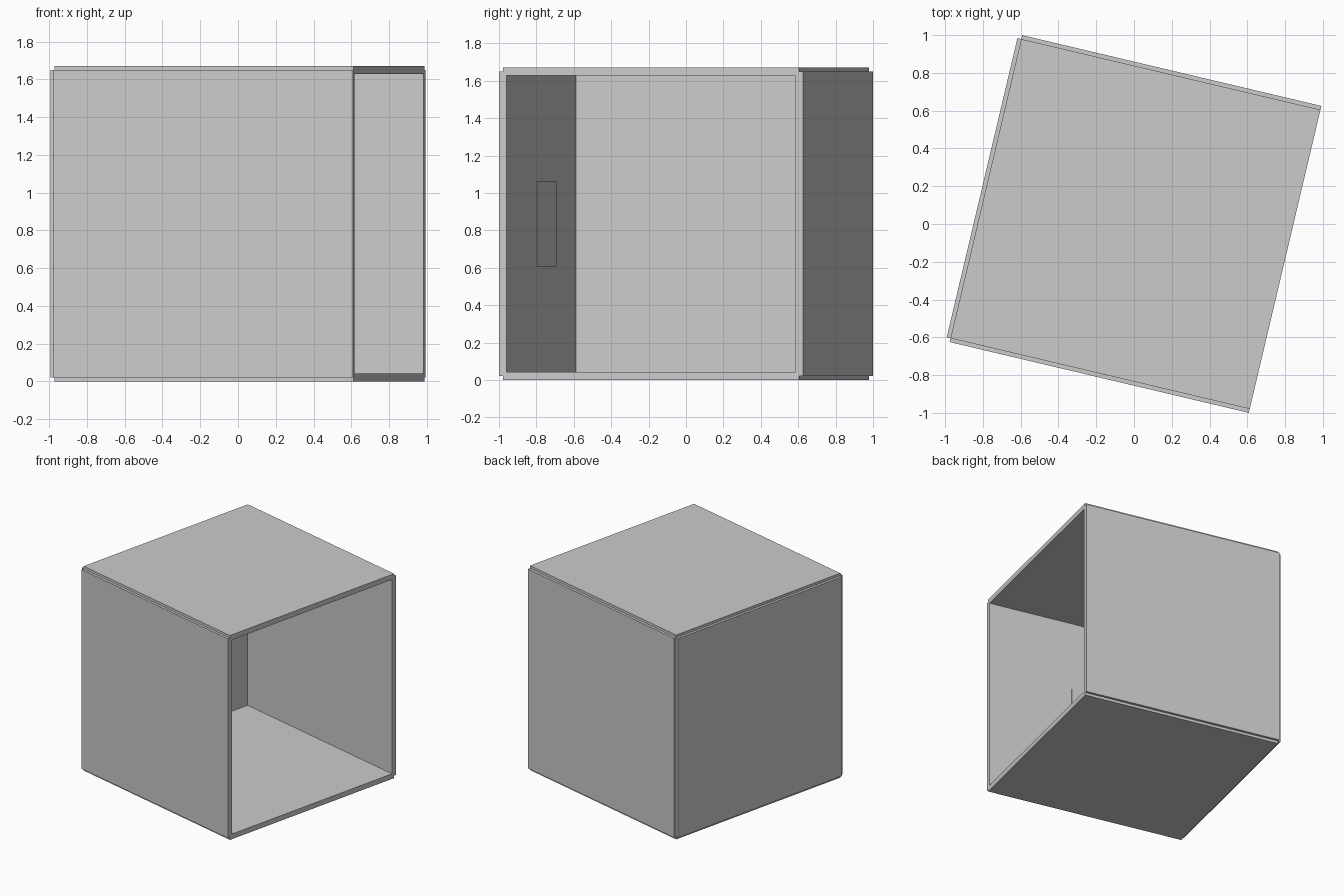
import bpy
from math import radians
from mathutils import Matrix, Vector

if "Cube" in bpy.data.objects:
    bpy.data.objects.remove(bpy.data.objects["Cube"])

H = 0.814            # half size of the core cube
T = 0.021            # half thickness of each panel
MID = H + T          # height of the cube centre
PLACE = Matrix.Translation((0.008, 0, MID)) @ Matrix.Rotation(radians(-13.3), 4, 'Z')


def box(name, centre, size):
    bpy.ops.mesh.primitive_cube_add(size=1)
    ob = bpy.context.object
    ob.name = name
    ob.data.transform(PLACE @ Matrix.Translation(Vector(centre)) @ Matrix.Diagonal((*size, 1)))
    return ob


# five panels centred on the faces of a cube, right side left open
panels = {
    "floor_panel": (2, -1),
    "top_panel": (2, 1),
    "front_wall": (1, -1),
    "back_wall": (1, 1),
    "left_wall": (0, -1),
}
for name, (axis, side) in panels.items():
    centre = [0, 0, 0]
    size = [2 * H] * 3
    centre[axis] = side * H
    size[axis] = 2 * T
    box(name, centre, size)

# thin square plate on the inside of the front wall
box("inner_plate", (-0.105, -H + T + 0.002, 0.0), (0.45, 0.008, 0.455))
